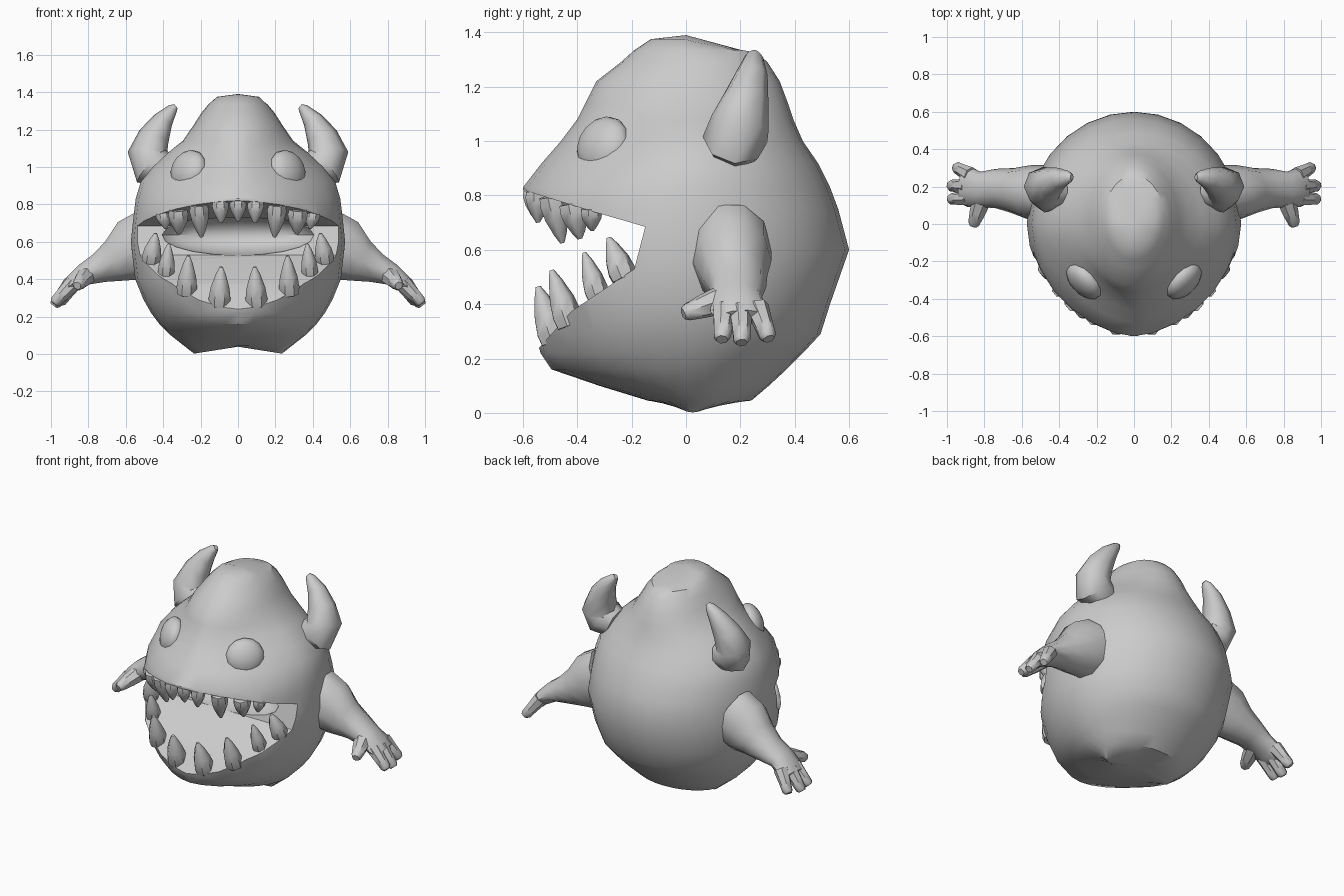
import bpy, bmesh, math
from mathutils import Vector, Matrix

if "Cube" in bpy.data.objects:
    bpy.data.objects.remove(bpy.data.objects["Cube"])

grey = bpy.data.materials.new("plain grey")
grey.diffuse_color = (0.6, 0.6, 0.6, 1)
grey.use_nodes = True
grey.node_tree.nodes["Principled BSDF"].inputs["Base Color"].default_value = grey.diffuse_color


def finish(name, bm, angle=40):
    bmesh.ops.recalc_face_normals(bm, faces=bm.faces)
    mesh = bpy.data.meshes.new(name)
    bm.to_mesh(mesh)
    bm.free()
    ob = bpy.data.objects.new(name, mesh)
    bpy.context.collection.objects.link(ob)
    mesh.materials.append(grey)
    smooth(ob, angle)
    return ob


def smooth(ob, angle):
    bpy.ops.object.select_all(action='DESELECT')
    ob.select_set(True)
    bpy.context.view_layer.objects.active = ob
    bpy.ops.object.shade_smooth_by_angle(angle=math.radians(angle))


def loft(bm, rings):
    """Skin a list of equally sized vertex rings."""
    for a, b in zip(rings, rings[1:]):
        n = len(a)
        for i in range(n):
            bm.faces.new((a[i], a[(i + 1) % n], b[(i + 1) % n], b[i]))


def tube(name, path, n=8, side=1, angle=40):
    """Tapered limb along (x, y, z, radius, cross radius); side=-1 mirrors it."""
    bm = bmesh.new()
    pts = [Vector(p[:3]) for p in path]
    whole = (pts[-1] - pts[0]).normalized()
    ref = Vector((1, 0, 0)) if abs(whole.y) > 0.7 else Vector((0, 1, 0))
    rings = []
    for i, p in enumerate(path):
        t = (pts[min(i + 1, len(pts) - 1)] - pts[max(i - 1, 0)]).normalized()
        u = (ref - t * ref.dot(t)).normalized()
        v = t.cross(u)
        ring = []
        for k in range(n):
            a = 2 * math.pi * k / n
            q = pts[i] + u * p[3] * math.cos(a) + v * p[-1] * math.sin(a)
            ring.append(bm.verts.new((q.x * side, q.y, q.z)))
        rings.append(ring)
    loft(bm, rings)
    bm.faces.new(rings[0])
    bm.faces.new(rings[-1])
    return finish(name, bm, angle)


def prism(name, outline, half):
    """Side outline (y, z) extruded across x."""
    bm = bmesh.new()
    rings = [[bm.verts.new((x, y, z)) for y, z in outline] for x in (-half, half)]
    loft(bm, rings)
    bm.faces.new(rings[0])
    bm.faces.new(rings[1])
    return finish(name, bm)


def ellipsoid(name, centre, radii, turn=Matrix(), u=16, v=10):
    bm = bmesh.new()
    bmesh.ops.create_uvsphere(bm, u_segments=u, v_segments=v, radius=1)
    bm.transform(Matrix.Translation(centre) @ turn @ Matrix.Diagonal((*radii, 1)))
    return finish(name, bm)


# Body: stacked rings of (height, front y, back y, half width, front roundness)
levels = [
    (0.002, -0.03, 0.08, 0.235, 2), (0.045, -0.14, 0.24, 0.29, 2),
    (0.10, -0.32, 0.305, 0.36, 2), (0.16, -0.495, 0.37, 0.42, 1.8),
    (0.22, -0.535, 0.43, 0.465, 1.85), (0.29, -0.555, 0.495, 0.505, 1.9),
    (0.40, -0.58, 0.53, 0.55, 1.9),
    (0.60, -0.60, 0.60, 0.573, 1.85), (0.75, -0.60, 0.56, 0.557, 1.85),
    (0.83, -0.60, 0.53, 0.547, 1.75), (0.92, -0.53, 0.485, 0.52, 1.6),
    (1.00, -0.46, 0.43, 0.455, 1.55), (1.08, -0.40, 0.395, 0.37, 1.6),
    (1.14, -0.37, 0.375, 0.295, 1.8), (1.22, -0.33, 0.345, 0.24, 2),
    (1.29, -0.24, 0.30, 0.195, 2), (1.335, -0.19, 0.26, 0.158, 2),
    (1.375, -0.13, 0.20, 0.115, 2)]
N = 28
bm = bmesh.new()
rings = []
for z, yf, yb, w, e in levels:
    yc = min(0.08, max(0.0, (yf + yb) / 2))
    ring = []
    for k in range(N):
        a = 2 * math.pi * k / N
        c, s = math.cos(a), math.sin(a)
        p = 2 / (e if s < 0 else 2)
        x = math.copysign(w * abs(c) ** p, c)
        y = yc + (yb - yc) * abs(s) ** p if s > 0 else yc - (yc - yf) * abs(s) ** p
        # The rear of the crown is flattened, the underside has two lobes
        zz = min(z, 1.37 - 0.17 * y) if y > 0.02 and z > 1.3 else z
        if z < 0.01:
            zz += 0.037 * (1 - abs(x) / w)
        ring.append(bm.verts.new((x, y, zz)))
    rings.append(ring)
loft(bm, rings)
for ring, co in ((rings[0], (0, 0.025, 0.04)), (rings[-1], (0, 0, 1.39))):
    tip = bm.verts.new(co)
    for i in range(N):
        bm.faces.new((ring[i], ring[(i + 1) % N], tip))
body = finish("body", bm)

# Mouth: wide wedge, then a rounded throat
mouth = prism("mouth_cutter", [(-0.15, 0.685), (-0.19, 0.53), (-0.42, 0.375),
              (-0.54, 0.24), (-0.70, 0.05), (-0.95, 0.05), (-0.95, 0.915),
              (-0.60, 0.82), (-0.33, 0.737)], 0.9)
throat = ellipsoid("throat_cutter", (0, -0.2, 0.637), (0.42, 0.18, 0.11), u=20)
for cutter in (mouth, throat):
    cutter.hide_render = True
    mod = body.modifiers.new("cut", 'BOOLEAN')
    mod.operation = 'DIFFERENCE'
    mod.solver = 'EXACT'
    mod.object = cutter
    bpy.ops.object.select_all(action='DESELECT')
    body.select_set(True)
    bpy.context.view_layer.objects.active = body
    bpy.ops.object.modifier_apply(modifier=mod.name)
    bpy.data.objects.remove(cutter)
smooth(body, 35)


def tooth(name, base, tip, r, side):
    b, t = Vector(base), Vector(tip)
    stops = ((-0.05, 0.9), (0.15, 1.0), (0.45, 0.86), (0.8, 0.47), (1.0, 0.16))
    tube(name, [(*b.lerp(t, f), r * k, r * k) for f, k in stops], 7, side, 50)


# Teeth: base, tip, radius
lower = [((0.10, -0.485, 0.27), (0.09, -0.545, 0.465), 0.06),
         ((0.275, -0.43, 0.33), (0.265, -0.495, 0.525), 0.056),
         ((0.385, -0.325, 0.43), (0.37, -0.375, 0.59), 0.046),
         ((0.465, -0.23, 0.50), (0.44, -0.285, 0.645), 0.053)]
upper = [((0.095, -0.55, 0.81), (0.09, -0.545, 0.70), 0.046),
         ((0.21, -0.495, 0.79), (0.195, -0.455, 0.625), 0.053),
         ((0.32, -0.42, 0.765), (0.315, -0.39, 0.64), 0.055),
         ((0.40, -0.35, 0.75), (0.385, -0.345, 0.67), 0.042)]
tooth("upper_tooth_middle", (0, -0.56, 0.815), (0, -0.55, 0.71), 0.046, 1)

for side, tag in ((1, "right"), (-1, "left")):
    for i, (b, t, r) in enumerate(lower):
        tooth(f"lower_tooth_{tag}_{i}", b, t, r, side)
    for i, (b, t, r) in enumerate(upper):
        tooth(f"upper_tooth_{tag}_{i}", b, t, r, side)

    # Shallow domed eye facing out along the cheek
    gaze = Vector((0.68 * side, -0.66, 0.33)).to_track_quat('Z', 'Y')
    ellipsoid("eye_" + tag, (0.265 * side, -0.305, 0.983), (0.117, 0.112, 0.065),
              gaze.to_matrix().to_4x4(), 14)

    # Horn curling up and inward
    tube("horn_" + tag, [
        (0.38, 0.18, 0.98, 0.09, 0.09), (0.465, 0.18, 1.005, 0.12, 0.115),
        (0.485, 0.20, 1.07, 0.108, 0.105), (0.45, 0.222, 1.16, 0.083, 0.085),
        (0.40, 0.243, 1.25, 0.058, 0.055), (0.35, 0.25, 1.31, 0.034, 0.028),
        (0.332, 0.25, 1.325, 0.016, 0.014)], 8, side, 50)

    # Arm with flattened hand
    tube("arm_" + tag, [
        (0.46, 0.165, 0.60, 0.15, 0.19), (0.56, 0.17, 0.555, 0.145, 0.18),
        (0.65, 0.18, 0.50, 0.12, 0.125), (0.74, 0.19, 0.46, 0.105, 0.085),
        (0.82, 0.185, 0.425, 0.095, 0.063), (0.88, 0.195, 0.38, 0.105, 0.05),
        (0.92, 0.20, 0.35, 0.09, 0.035)], 10, side, 50)

    # Fingers and thumb
    fingers = [((0.88, 0.14, 0.38), (0.985, 0.132, 0.27)),
               ((0.89, 0.20, 0.38), (0.985, 0.205, 0.258)),
               ((0.87, 0.26, 0.39), (0.955, 0.305, 0.272)),
               ((0.81, 0.14, 0.42), (0.86, -0.01, 0.365))]
    for i, (a, b) in enumerate(fingers):
        a, b = Vector(a), Vector(b)
        k = 1 if i < 3 else 1.2
        tube(f"finger_{tag}_{i}" if i < 3 else "thumb_" + tag, [
            (*a, 0.045 * k, 0.045 * k), (*a.lerp(b, 0.5), 0.037 * k, 0.037 * k),
            (*a.lerp(b, 0.9), 0.032, 0.032), (*b, 0.022, 0.022)], 7, side, 50)
